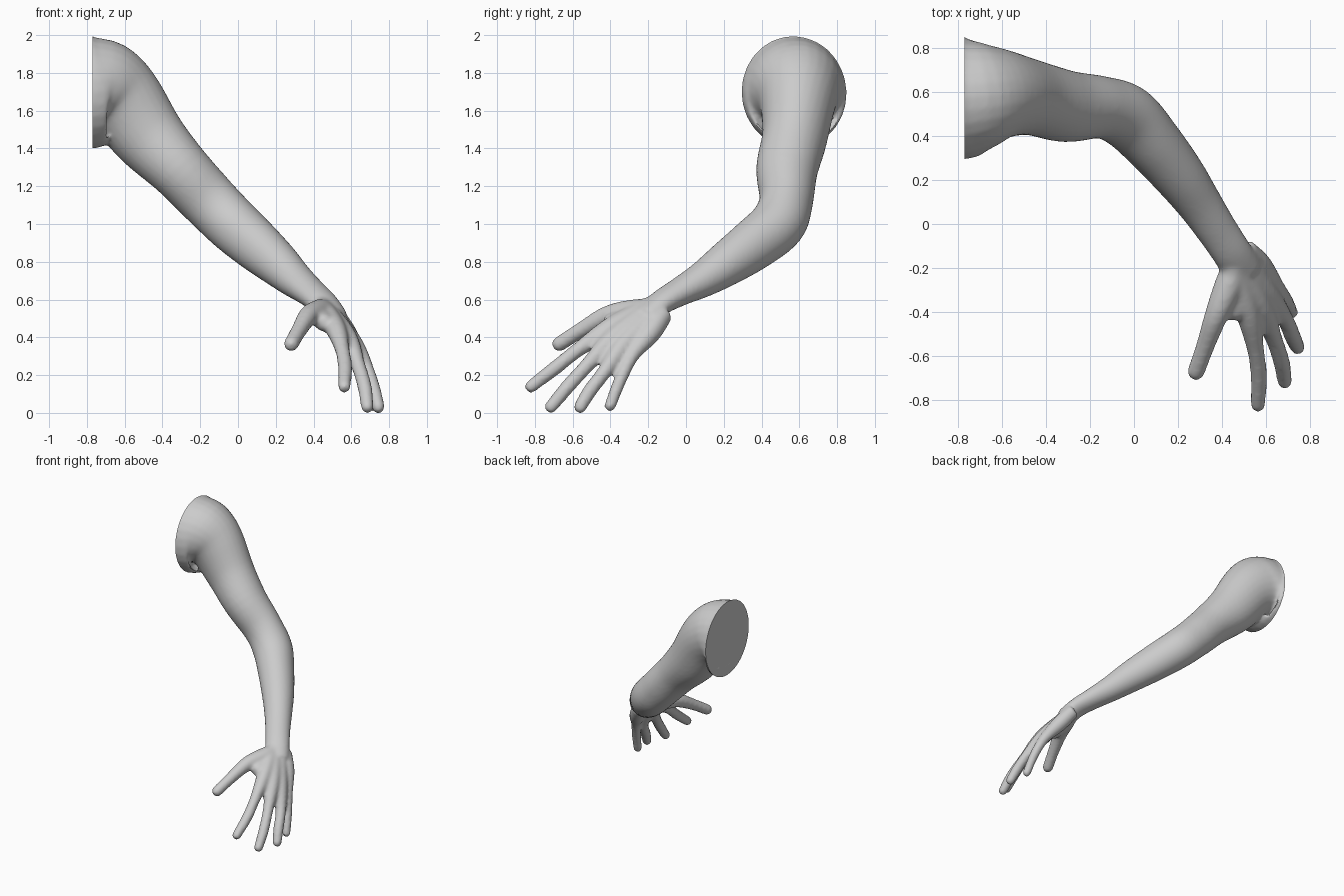
import bpy
import bmesh
import math
from mathutils import Vector

SIDES = 28
STEPS = 5
CUT_X = -.77

if "Cube" in bpy.data.objects:
    bpy.data.objects.remove(bpy.data.objects["Cube"], do_unlink=True)


def spline(a, b, c, d, t):
    """Smooth interpolation between b and c."""
    return (b * 2 + (c - a) * t + (a * 2 - b * 5 + c * 4 - d) * t ** 2
            + (b * 3 - a - c * 3 + d) * t ** 3) / 2


def refine(sections):
    """Add smooth in-between sections along a path."""
    pts = [Vector(s) for s in sections]
    padded = [pts[0] * 2 - pts[1]] + pts + [pts[-1] * 2 - pts[-2]]
    result = []
    for i in range(len(pts) - 1):
        for k in range(STEPS):
            result.append(spline(*padded[i:i + 4], k / STEPS))
    return result + [pts[-1]]


def loft(bm, sections):
    """Closed tube through sections of x, y, z, half width, half height."""
    path = refine(sections)
    centres = [Vector(p[:3]) for p in path]
    rings = []
    for i, p in enumerate(path):
        ahead = centres[min(i + 1, len(path) - 1)]
        behind = centres[max(i - 1, 0)]
        tangent = (ahead - behind).normalized()
        side = tangent.cross(Vector((0, 0, 1))).normalized()
        up = side.cross(tangent)
        ring = []
        for k in range(SIDES):
            angle = math.tau * k / SIDES
            offset = side * p[3] * math.cos(angle) + up * p[4] * math.sin(angle)
            ring.append(bm.verts.new(centres[i] + offset))
        rings.append(ring)
    faces = [bm.faces.new(rings[0]), bm.faces.new(rings[-1])]
    for low, high in zip(rings, rings[1:]):
        for k in range(SIDES):
            n = (k + 1) % SIDES
            faces.append(bm.faces.new((low[k], low[n], high[n], high[k])))
    bmesh.ops.recalc_face_normals(bm, faces=faces)


def digit(bm, points, radii):
    """Tapered finger with a rounded tip."""
    sections = [(*p, r, r) for p, r in zip(points, radii)]
    loft(bm, sections)
    ball = bmesh.ops.create_uvsphere(bm, u_segments=SIDES, v_segments=SIDES // 2,
                                     radius=radii[-1])
    bmesh.ops.translate(bm, verts=ball["verts"], vec=Vector(points[-1]))


# Shoulder, upper arm, elbow, forearm and wrist
arm_sections = [
    (-.92, .575, 1.70, .28, .30),
    (-.77, .575, 1.70, .28, .30),
    (-.69, .583, 1.70, .247, .262),
    (-.60, .59, 1.635, .202, .22),
    (-.47, .575, 1.46, .172, .192),
    (-.31, .535, 1.29, .164, .162),
    (-.15, .53, 1.12, .142, .152),
    (-.03, .485, 1.0, .147, .147),
    (.09, .36, .893, .134, .138),
    (.205, .22, .793, .119, .119),
    (.295, .095, .71, .103, .096),
    (.375, -.025, .645, .093, .076),
    (.445, -.13, .585, .09, .064),
    (.50, -.22, .51, .09, .058),
]

# Digits run from the wrist through the palm to the tip
thumb = [(.46, -.18, .55), (.425, -.29, .535), (.372, -.42, .512),
         (.322, -.56, .435), (.282, -.67, .365)]
index_finger = [(.44, -.19, .56), (.515, -.40, .45), (.552, -.57, .335),
                (.567, -.69, .24), (.563, -.82, .14)]
middle_finger = [(.46, -.18, .55), (.575, -.38, .40), (.635, -.52, .255),
                 (.67, -.625, .14), (.685, -.715, .032)]
ring_finger = [(.48, -.16, .54), (.61, -.33, .36), (.685, -.43, .22),
               (.72, -.51, .115), (.743, -.56, .031)]
little_finger = [(.50, -.12, .53), (.57, -.19, .425), (.645, -.285, .305),
                 (.69, -.35, .17), (.715, -.402, .038)]

# Fleshy web between the thumb and the index finger
thumb_web = [(.45, -.22, .55), (.455, -.32, .50), (.455, -.39, .48)]

bm = bmesh.new()
loft(bm, arm_sections)
digit(bm, thumb, (.055, .064, .053, .042, .04))
for finger in (index_finger, middle_finger, ring_finger):
    digit(bm, finger, (.058, .055, .039, .038, .034))
digit(bm, little_finger, (.055, .058, .039, .034, .031))
digit(bm, thumb_web, (.055, .055, .05))
rough = bpy.data.meshes.new("arm_rough")
bm.to_mesh(rough)
bm.free()
arm = bpy.data.objects.new("arm_and_hand", rough)
bpy.context.scene.collection.objects.link(arm)

# Fuse the parts into one skin and soften the joins
remesh = arm.modifiers.new("fuse", "REMESH")
remesh.mode = "VOXEL"
remesh.voxel_size = .012
soften = arm.modifiers.new("soften", "SMOOTH")
soften.factor = .5
soften.iterations = 8
bpy.context.view_layer.update()
graph = bpy.context.evaluated_depsgraph_get()
skin = bpy.data.meshes.new_from_object(arm.evaluated_get(graph))
arm.modifiers.clear()

# Flat cut at the shoulder
bm = bmesh.new()
bm.from_mesh(skin)
bmesh.ops.bisect_plane(bm, geom=bm.verts[:] + bm.edges[:] + bm.faces[:],
                       plane_co=(CUT_X, 0, 0), plane_no=(1, 0, 0),
                       clear_inner=True)
rim = [e for e in bm.edges if e.is_boundary]
bmesh.ops.holes_fill(bm, edges=rim, sides=0)
bmesh.ops.recalc_face_normals(bm, faces=bm.faces[:])
bm.to_mesh(skin)
bm.free()
skin.name = "arm_and_hand"
arm.data = skin
bpy.data.meshes.remove(rough)

# Plain grey skin
grey = bpy.data.materials.new("plain_grey")
grey.use_nodes = True
colour = (.6, .6, .6, 1)
grey.diffuse_color = colour
grey.node_tree.nodes["Principled BSDF"].inputs["Base Color"].default_value = colour
skin.materials.clear()
skin.materials.append(grey)

bpy.ops.object.select_all(action="DESELECT")
arm.select_set(True)
bpy.context.view_layer.objects.active = arm
bpy.ops.object.shade_smooth_by_angle(angle=math.radians(40))
